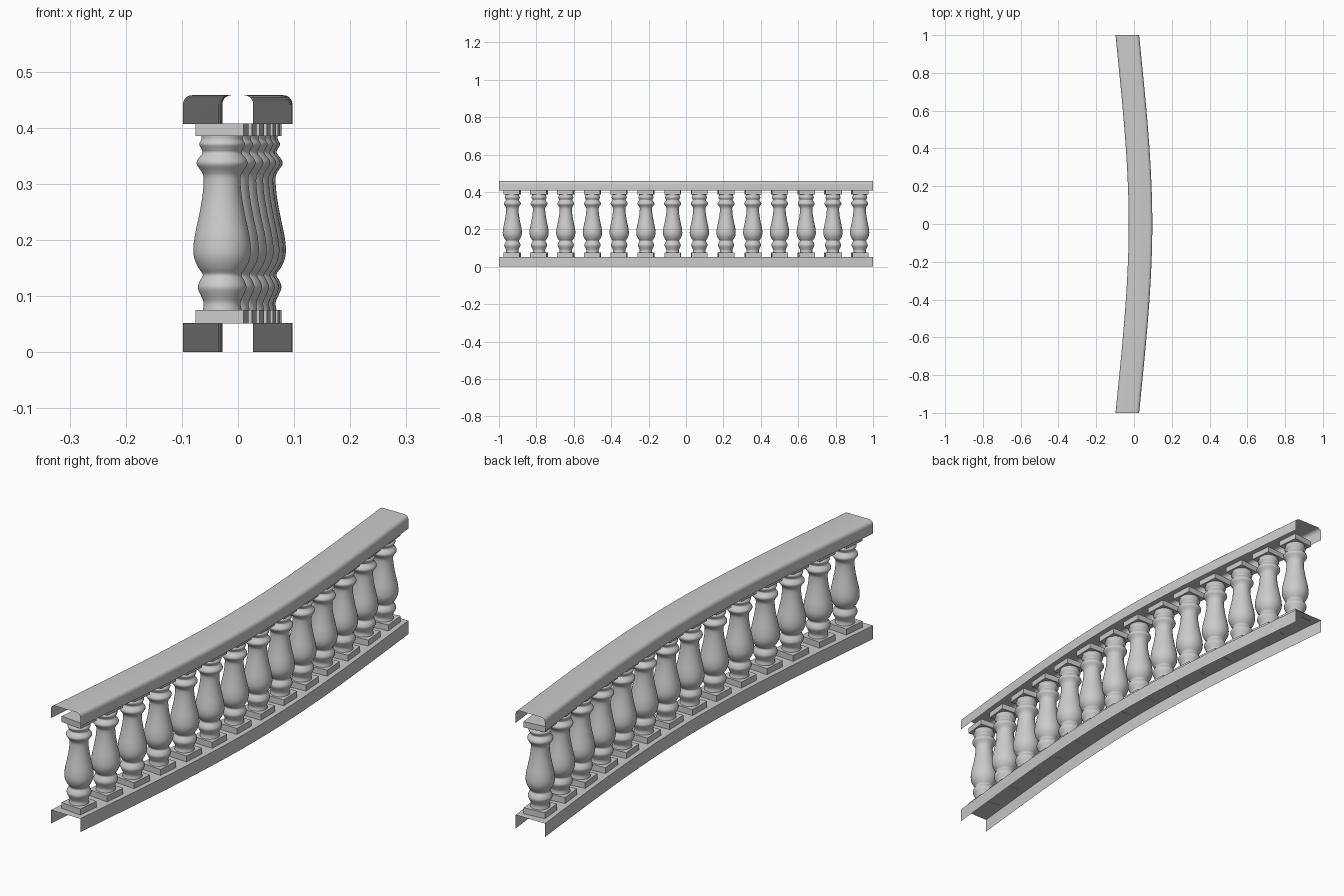
import bpy, bmesh, math
from mathutils import Matrix, Vector

if "Cube" in bpy.data.objects:
    bpy.data.objects.remove(bpy.data.objects["Cube"])


def bow(y):
    # sideways offset of the curved centre line
    t = abs(y)
    return 0.0345 - 0.11 * t**2 + 0.04 * t**3


def bow_angle(y):
    t = abs(y)
    slope = (-0.22 * t + 0.12 * t**2) * (1 if y >= 0 else -1)
    return -math.atan(slope)


def finish(bm, name, smooth):
    me = bpy.data.meshes.new(name)
    bm.to_mesh(me)
    bm.free()
    ob = bpy.data.objects.new(name, me)
    bpy.context.collection.objects.link(ob)
    bpy.ops.object.select_all(action='DESELECT')
    ob.select_set(True)
    bpy.context.view_layer.objects.active = ob
    if smooth:
        bpy.ops.object.shade_smooth_by_angle(angle=math.radians(35))
    return ob


def rail(name, section, steps=40):
    # sweep an open channel section along the bowed line
    bm = bmesh.new()
    rows = []
    for i in range(steps + 1):
        y = -1 + 2 * i / steps
        rows.append([bm.verts.new((bow(y) + x, y, z)) for x, z in section])
    for a, b in zip(rows, rows[1:]):
        for j in range(len(section) - 1):
            bm.faces.new((a[j], b[j], b[j + 1], a[j + 1]))
    bm.normal_update()
    if max(bm.faces, key=lambda f: abs(f.normal.z)).normal.z < 0:
        bmesh.ops.reverse_faces(bm, faces=bm.faces[:])
    return finish(bm, name, True)


def smooth_profile(pts, n=4):
    # Catmull-Rom through the (radius, height) points
    p = [Vector(q) for q in [pts[0]] + pts + [pts[-1]]]
    out = []
    for i in range(1, len(p) - 2):
        a, b, c, d = p[i - 1:i + 3]
        for k in range(n):
            t = k / n
            out.append(0.5 * (2 * b + (c - a) * t + (2 * a - 5 * b + 4 * c - d) * t**2
                              + (3 * b - a - 3 * c + d) * t**3))
    return out + [p[-1]]


def box(bm, w, z0, z1):
    bmesh.ops.create_cube(bm, size=1, matrix=Matrix.Translation((0, 0, (z0 + z1) / 2))
                          @ Matrix.Diagonal((w, w, z1 - z0, 1)))


W = 0.0625
R = 0.016
TOP = 0.458

# bottom rail: open channel
rail("bottom_rail", [(-W, 0), (-W, 0.052), (W, 0.052), (W, 0)])

# handrail: open channel with rounded upper corners
arc = [(W - R + R * math.cos(a), TOP - R + R * math.sin(a))
       for a in [math.radians(18 * k) for k in range(6)]]
right = [(W, 0.407)] + arc
rail("handrail", [(-x, z) for x, z in right] + right[::-1])

# one baluster: turned shaft between two square plinths
profile = smooth_profile([
    (0.035, 0.074), (0.033, 0.088), (0.038, 0.101), (0.0435, 0.115), (0.040, 0.127),
    (0.0345, 0.138), (0.042, 0.150), (0.049, 0.165), (0.0515, 0.182), (0.049, 0.207),
    (0.041, 0.245), (0.035, 0.280), (0.033, 0.310), (0.037, 0.322), (0.045, 0.334),
    (0.044, 0.343), (0.035, 0.355), (0.037, 0.362), (0.041, 0.371), (0.037, 0.379),
    (0.037, 0.386)])
bm = bmesh.new()
SEG = 32
rings = [[bm.verts.new((r * math.cos(2 * math.pi * k / SEG),
                        r * math.sin(2 * math.pi * k / SEG), z)) for k in range(SEG)]
         for r, z in profile]
for a, b in zip(rings, rings[1:]):
    for k in range(SEG):
        m = (k + 1) % SEG
        bm.faces.new((a[k], a[m], b[m], b[k]))
box(bm, 0.086, 0.0515, 0.075)
box(bm, 0.086, 0.385, 0.4075)
first = finish(bm, "baluster", True)

# fourteen balusters following the bow
for i in range(14):
    y = -1 + (i + 0.5) / 7
    ob = first if i == 0 else first.copy()
    if i:
        ob.name = f"baluster_{i + 1}"
        bpy.context.collection.objects.link(ob)
    ob.location = (bow(y), y, 0)
    ob.rotation_euler.z = bow_angle(y)
